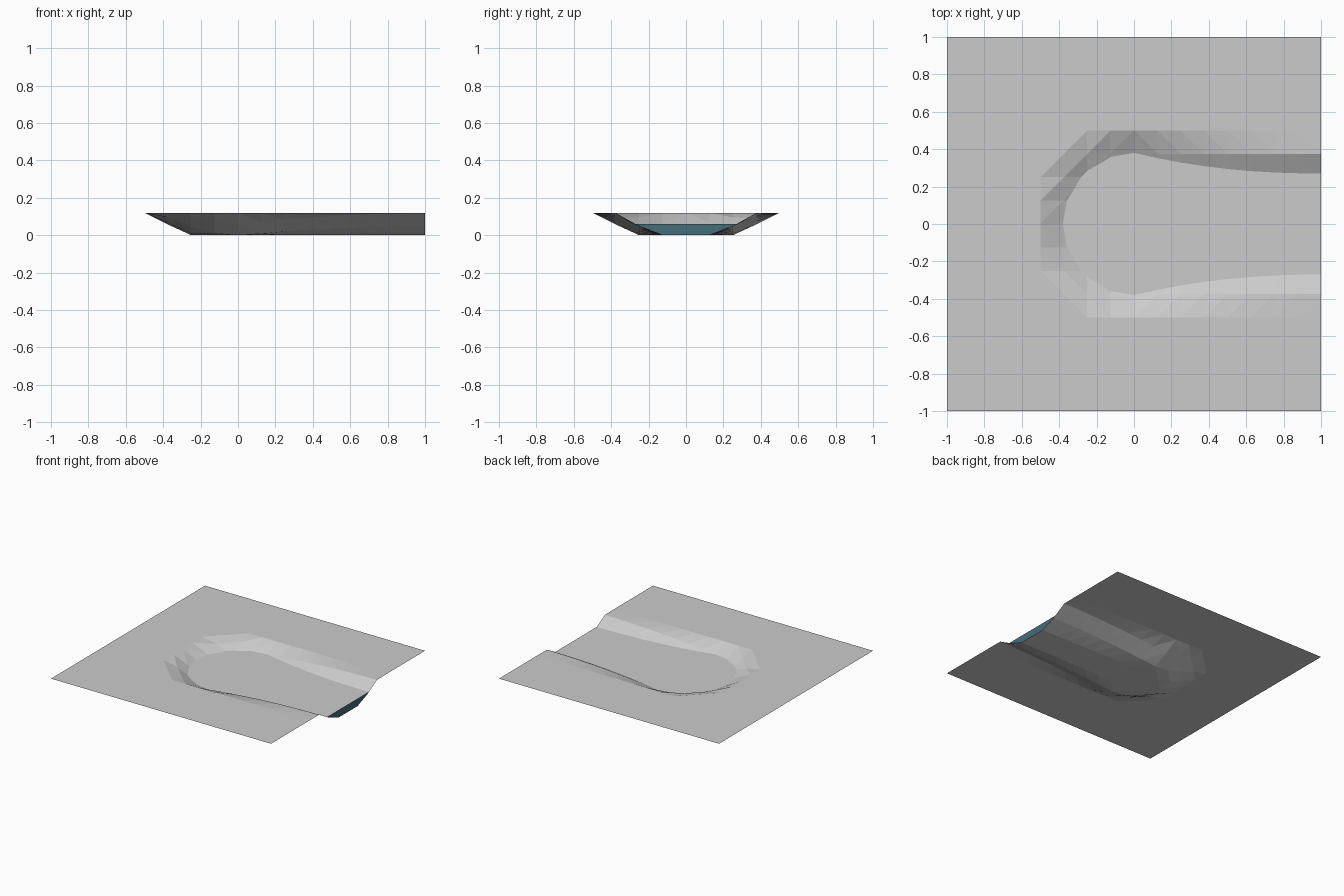
import bpy, bmesh, math

if "Cube" in bpy.data.objects:
    bpy.data.objects.remove(bpy.data.objects["Cube"])

TOP, WATER = 0.12, 0.06      # ground level and water level


def material(name, rgb):
    m = bpy.data.materials.new(name)
    m.diffuse_color = (*rgb, 1)
    m.use_nodes = True
    m.node_tree.nodes["Principled BSDF"].inputs["Base Color"].default_value = m.diffuse_color
    return m


def make_object(name, bm, mat):
    me = bpy.data.meshes.new(name)
    bm.to_mesh(me)
    me.materials.append(mat)
    ob = bpy.data.objects.new(name, me)
    bpy.context.collection.objects.link(ob)
    return ob


def height(x, y):
    """Round basin on the left, narrowing into a channel towards +x."""
    if x <= 0:
        dist, shore, slope = math.hypot(x, y), 0.38, 0.5
    else:
        dist, shore, slope = abs(y), 0.27 + 0.11 * (1 - x) ** 2.2, 0.5 + 0.06 * x
    return min(TOP, max(0.0, WATER + (dist - shore) * slope))


def terrain():
    bm = bmesh.new()
    bmesh.ops.create_grid(bm, x_segments=16, y_segments=16, size=1)
    for v in bm.verts:
        v.co.z = height(v.co.x, v.co.y)
    bmesh.ops.triangulate(bm, faces=bm.faces[:], quad_method='SHORT_EDGE')
    return bm


grey = material("pale grey", (0.6, 0.6, 0.6))
teal = material("deep teal", (0.06, 0.15, 0.19))

# Ground tile with the carved bed
ground = terrain()
make_object("ground", ground, grey)
ground.free()

# Water surface: the part of the bed below water level, flattened
water = terrain()
bmesh.ops.bisect_plane(water, geom=water.verts[:] + water.edges[:] + water.faces[:],
                       plane_co=(0, 0, WATER), plane_no=(0, 0, 1), clear_outer=True)
end = sorted((v.co.copy() for v in water.verts if v.co.x > 0.999), key=lambda c: c.y)
for v in water.verts:
    v.co.z = WATER
bmesh.ops.dissolve_limit(water, angle_limit=0.01, verts=water.verts[:], edges=water.edges[:])
make_object("water_surface", water, grey)
water.free()

# Cut face of the water at the open end of the channel
cut = bmesh.new()
cut.faces.new([cut.verts.new(c) for c in end])
make_object("water_end_face", cut, teal)
cut.free()
